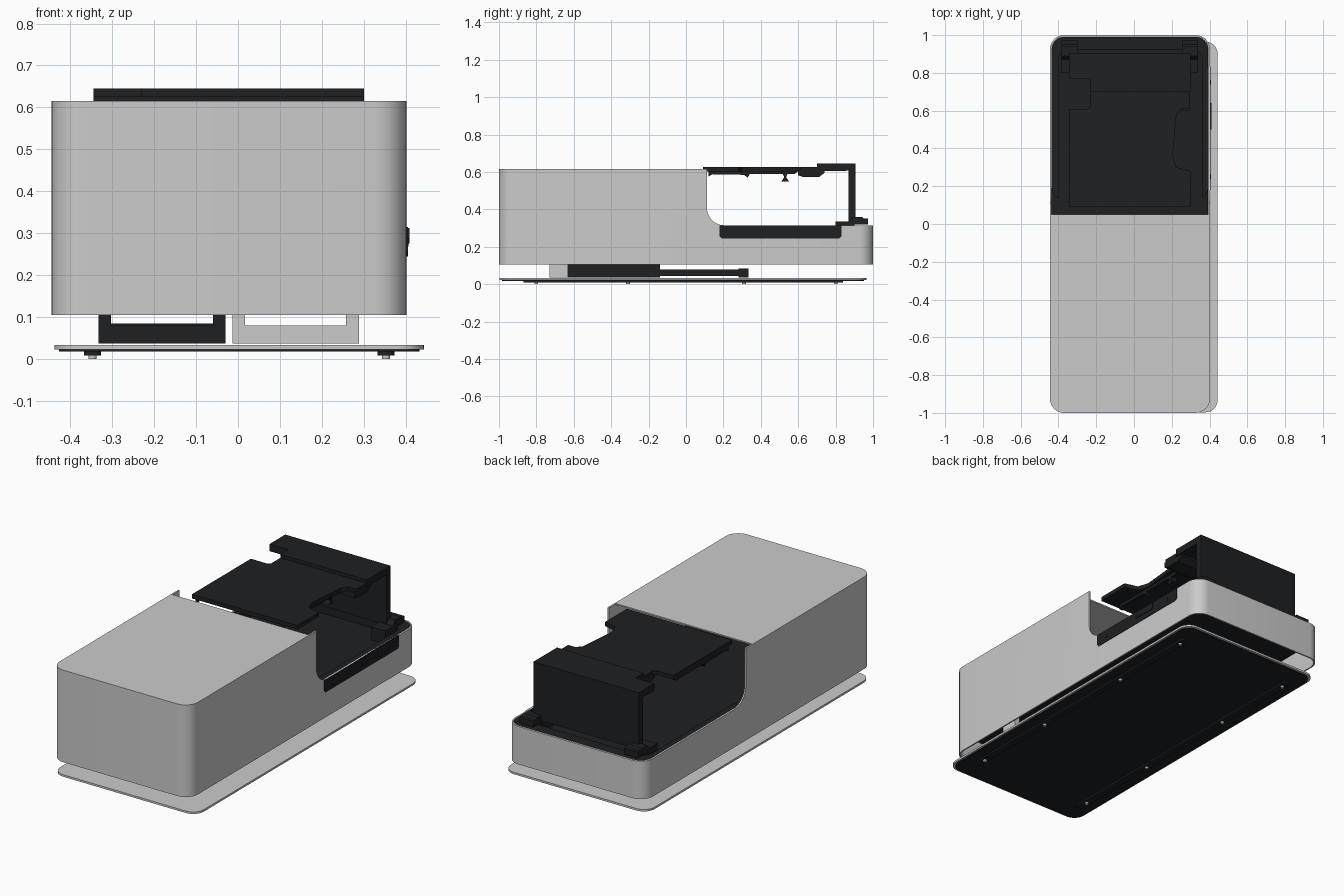
import bpy, bmesh, math

if "Cube" in bpy.data.objects:
    bpy.data.objects.remove(bpy.data.objects["Cube"])

black = bpy.data.materials.new("black_plastic")
black.diffuse_color = (0.013, 0.014, 0.016, 1)
black.use_nodes = True
black.node_tree.nodes["Principled BSDF"].inputs["Base Color"].default_value = black.diffuse_color


def prism(name, pts, axis, a, b, mat=None):
    """Extrude a closed 2D outline along one axis from a to b."""
    place = {'x': lambda p, h: (h, p[0], p[1]),
             'y': lambda p, h: (p[0], h, p[1]),
             'z': lambda p, h: (p[0], p[1], h)}[axis]
    bm = bmesh.new()
    lo = [bm.verts.new(place(p, a)) for p in pts]
    hi = [bm.verts.new(place(p, b)) for p in pts]
    bm.faces.new(lo)
    bm.faces.new(hi)
    n = len(pts)
    for i in range(n):
        j = (i + 1) % n
        bm.faces.new((lo[i], lo[j], hi[j], hi[i]))
    bmesh.ops.recalc_face_normals(bm, faces=bm.faces)
    me = bpy.data.meshes.new(name)
    bm.to_mesh(me)
    bm.free()
    ob = bpy.data.objects.new(name, me)
    bpy.context.collection.objects.link(ob)
    if mat:
        me.materials.append(mat)
    return ob


def box(name, x0, x1, y0, y1, z0, z1, mat=None):
    return prism(name, [(x0, y0), (x1, y0), (x1, y1), (x0, y1)], 'z', z0, z1, mat)


def arc(cx, cy, r, a0, a1, n=8):
    return [(cx + r * math.cos(math.radians(a0 + (a1 - a0) * i / n)),
             cy + r * math.sin(math.radians(a0 + (a1 - a0) * i / n))) for i in range(n + 1)]


def round_rect(x0, x1, y0, y1, r):
    return (arc(x1 - r, y1 - r, r, 0, 90) + arc(x0 + r, y1 - r, r, 90, 180)
            + arc(x0 + r, y0 + r, r, 180, 270) + arc(x1 - r, y0 + r, r, 270, 360))


def cut(ob, cutter):
    bpy.context.view_layer.objects.active = ob
    m = ob.modifiers.new("cut", 'BOOLEAN')
    m.operation, m.solver, m.object = 'DIFFERENCE', 'EXACT', cutter
    bpy.ops.object.modifier_apply(modifier=m.name)
    bpy.data.objects.remove(cutter)


def smooth(ob):
    bpy.ops.object.select_all(action='DESELECT')
    ob.select_set(True)
    bpy.context.view_layer.objects.active = ob
    bpy.ops.object.shade_smooth_by_angle(angle=math.radians(30))


# Housing: thin rounded shell, stepped down towards the back
shell = prism("housing_shell", round_rect(-0.445, 0.402, -1, 1, 0.075), 'z', 0.105, 0.615)
cut(shell, prism("cavity", round_rect(-0.437, 0.394, -0.992, 0.992, 0.067), 'z', 0.05, 0.608))
step = [(0.112, 0.8), (0.112, 0.40)] + arc(0.205, 0.408, 0.093, 190, 270) + [(1.2, 0.315), (1.2, 0.8)]
cut(shell, prism("step_cutter", step, 'x', -0.7, 0.7))
cut(shell, box("top_cutter", -0.4365, 0.3935, 0.05, 0.3, 0.55, 0.7))
smooth(shell)

# Inner tray with low rim and the side panel showing on the right
prism("tray_floor", round_rect(-0.436, 0.393, -0.991, 0.991, 0.066), 'z', 0.245, 0.262, black)
rim = prism("tray_rim", round_rect(-0.436, 0.393, 0.13, 0.991, 0.066), 'z', 0.262, 0.312, black)
cut(rim, prism("rim_cutter", round_rect(-0.40, 0.36, 0.0, 0.92, 0.05), 'z', 0.2625, 0.4))
prism("side_panel", [(0.19, 0.245), (0.82, 0.245), (0.832, 0.257), (0.832, 0.315), (0.18, 0.315), (0.18, 0.257)],
      'x', 0.385, 0.405, black)
box("panel_latch", 0.40, 0.409, 0.50, 0.64, 0.275, 0.312, black)
for y in (0.25, 0.75):
    prism("panel_screw", arc(y, 0.28, 0.012, 0, 324, 9), 'x', 0.40, 0.407, black)

# Raised deck plate with notches on both sides
deck = [(-0.345, 0.09), (0.30, 0.09), (0.30, 0.28), (0.225, 0.30), (0.205, 0.36), (0.225, 0.58),
        (0.25, 0.61), (0.295, 0.61), (0.295, 0.74), (-0.23, 0.74), (-0.23, 0.62), (-0.25, 0.605), (-0.345, 0.605)]
prism("deck_plate", deck, 'z', 0.603, 0.626, black)
for x0, x1 in ((-0.345, -0.325), (0.18, 0.20)):
    prism("deck_rib", [(0.12, 0.605), (0.12, 0.575), (0.14, 0.588), (0.31, 0.585), (0.33, 0.57), (0.34, 0.588),
                       (0.58, 0.588), (0.60, 0.605)], 'x', x0, x1, black)
prism("deck_clip", [(0.515, 0.595), (0.545, 0.595), (0.535, 0.572), (0.55, 0.55), (0.51, 0.55), (0.525, 0.572)],
      'x', 0.16, 0.20, black)
prism("deck_joint", [(0.60, 0.61), (0.60, 0.582), (0.63, 0.572), (0.71, 0.572), (0.74, 0.595), (0.74, 0.61)],
      'x', -0.23, 0.295, black)

# Back bridge: raised top bar, upright wall and feet
bridge = [(0.70, 0.605), (0.70, 0.645), (0.906, 0.645), (0.906, 0.33), (0.87, 0.33), (0.87, 0.607)]
prism("back_bridge", bridge, 'x', -0.23, 0.30, black)
prism("back_bridge_end", [(max(y, 0.77), z) for y, z in bridge], 'x', -0.345, -0.23, black)
for x0, x1 in ((-0.385, -0.30), (0.255, 0.34)):
    prism("bridge_foot", [(0.80, 0.262), (0.80, 0.335), (0.87, 0.335), (0.89, 0.36), (0.94, 0.36), (0.95, 0.352),
                          (0.972, 0.352), (0.972, 0.32), (0.90, 0.32), (0.90, 0.262)], 'x', x0, x1, black)

# Mounting channels under the housing
def channel(name, x0, x1, y0, y1, mat, t=0.03):
    prism(name, [(x0, 0.25), (x0, 0.037), (x1, 0.037), (x1, 0.25), (x1 - t, 0.25), (x1 - t, 0.08),
                 (x0 + t, 0.08), (x0 + t, 0.25)], 'y', y0, y1, mat)


channel("black_channel", -0.333, -0.03, -0.63, -0.14, black)
channel("grey_channel", -0.013, 0.288, -0.73, -0.63, None)
box("channel_tongue", -0.333, -0.03, -0.14, 0.33, 0.045, 0.08, black)
box("tongue_stop", -0.333, -0.03, 0.28, 0.335, 0.037, 0.085, black)

# Base plate, black underside, skid rails and pegs
smooth(prism("base_plate", round_rect(-0.437, 0.443, -0.997, 0.965, 0.065), 'z', 0.023, 0.034))
smooth(prism("base_underside", round_rect(-0.427, 0.433, -0.985, 0.953, 0.06), 'z', 0.018, 0.024, black))
for x in (-0.347, 0.353):
    prism("skid_rail", round_rect(x - 0.02, x + 0.02, -0.87, 0.84, 0.012), 'z', 0.009, 0.019, black)
    for y in (-0.8, -0.31, 0.31, 0.8):
        prism("rail_peg", arc(x, y, 0.01, 0, 330, 11), 'z', 0.0, 0.01)
